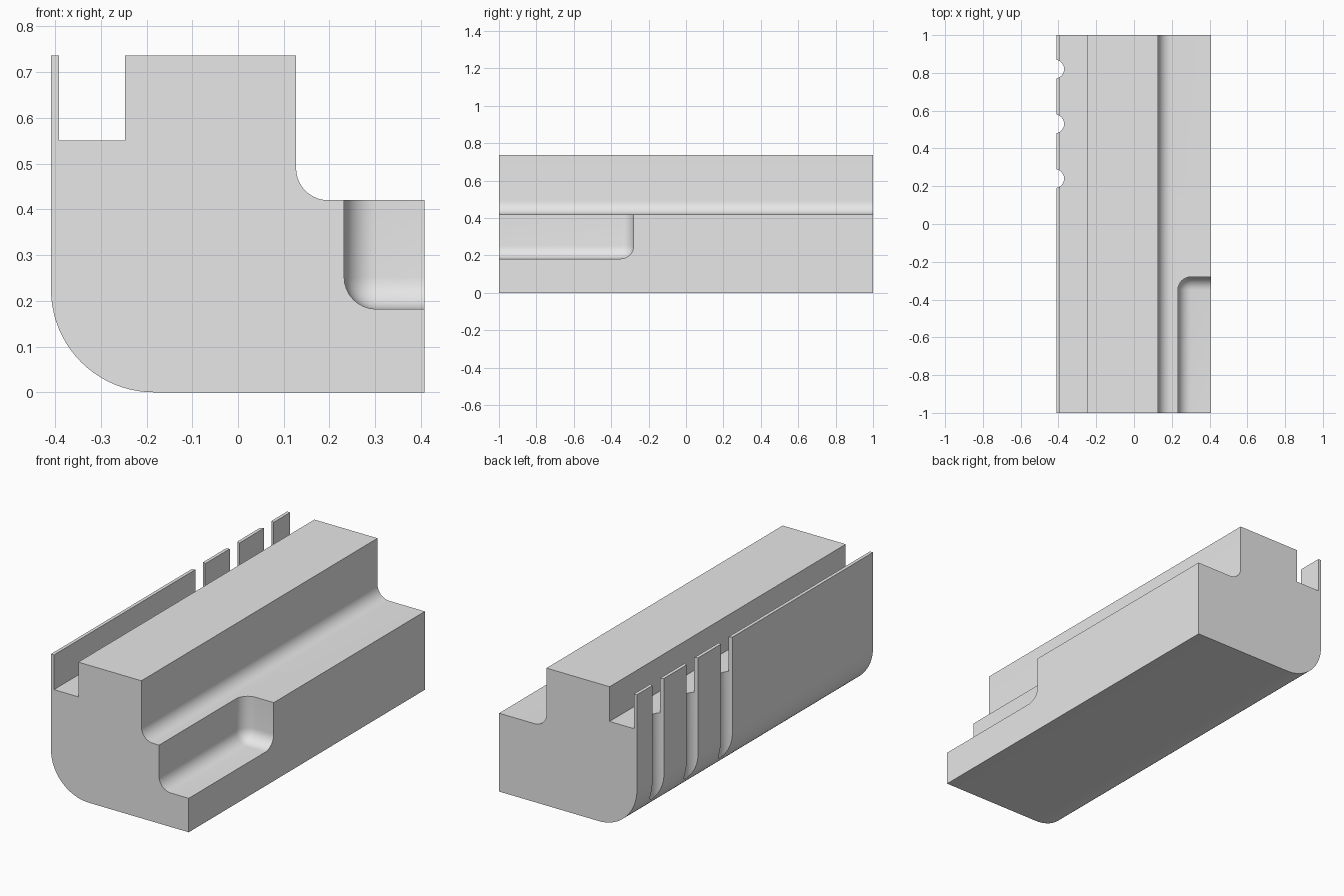
import bpy, bmesh, math

if "Cube" in bpy.data.objects:
    bpy.data.objects.remove(bpy.data.objects["Cube"])

grey = bpy.data.materials.new("light_grey")
grey.diffuse_color = (0.8, 0.8, 0.8, 1)
grey.use_nodes = True
grey.node_tree.nodes["Principled BSDF"].inputs["Base Color"].default_value = grey.diffuse_color


def make_object(name, bm):
    bmesh.ops.recalc_face_normals(bm, faces=bm.faces)
    mesh = bpy.data.meshes.new(name)
    bm.to_mesh(mesh)
    bm.free()
    mesh.materials.append(grey)
    obj = bpy.data.objects.new(name, mesh)
    bpy.context.collection.objects.link(obj)
    return obj


def arc(cx, cz, r, start, end, n):
    angles = [math.radians(start + (end - start) * i / n) for i in range(n + 1)]
    return [(cx + r * math.cos(a), cz + r * math.sin(a)) for a in angles]


# Block: stepped profile with a thin fin, a channel and rounded corners
L, R, TOP, STEP = -0.409, 0.408, 0.737, 0.42
profile = [(R, 0), (R, STEP)]
profile += arc(0.197, 0.49, 0.07, 270, 180, 10)
profile += [(0.127, TOP), (-0.247, TOP), (-0.247, 0.551),
            (-0.391, 0.551), (-0.391, TOP), (L, TOP)]
profile += arc(L + 0.225, 0.225, 0.225, 180, 270, 20)

bm = bmesh.new()
face = bm.faces.new([bm.verts.new((x, -1, z)) for x, z in profile])
ext = bmesh.ops.extrude_face_region(bm, geom=[face])
bmesh.ops.translate(bm, vec=(0, 2, 0),
                    verts=[v for v in ext["geom"] if isinstance(v, bmesh.types.BMVert)])
block = make_object("guide_block", bm)

# Pocket cutter: box with rounded edges at the front of the ledge
lo, hi = (0.232, -1.3, 0.182), (0.7, -0.28, 0.65)
bm = bmesh.new()
bmesh.ops.create_cube(bm, size=1)
for v in bm.verts:
    v.co = [hi[i] if v.co[i] > 0 else lo[i] for i in range(3)]
bmesh.ops.bevel(bm, geom=bm.edges[:], offset=0.07, offset_type='OFFSET',
                segments=8, profile=0.5, affect='EDGES')
cutters = [make_object("pocket_cutter", bm)]

# Groove cutters: upright cylinders along the left side
for y in (0.82, 0.53, 0.24):
    bm = bmesh.new()
    bmesh.ops.create_cone(bm, cap_ends=True, segments=32,
                          radius1=0.05, radius2=0.05, depth=1.6)
    bmesh.ops.translate(bm, vec=(-0.42, y, 0.4), verts=bm.verts)
    cutters.append(make_object("groove_cutter", bm))

# Cut the block, then remove the cutters
bpy.context.view_layer.objects.active = block
block.select_set(True)
for cutter in cutters:
    mod = block.modifiers.new("cut", 'BOOLEAN')
    mod.operation = 'DIFFERENCE'
    mod.solver = 'EXACT'
    mod.object = cutter
    bpy.ops.object.modifier_apply(modifier=mod.name)
    bpy.data.objects.remove(cutter)

bpy.ops.object.shade_smooth_by_angle(angle=math.radians(30))
